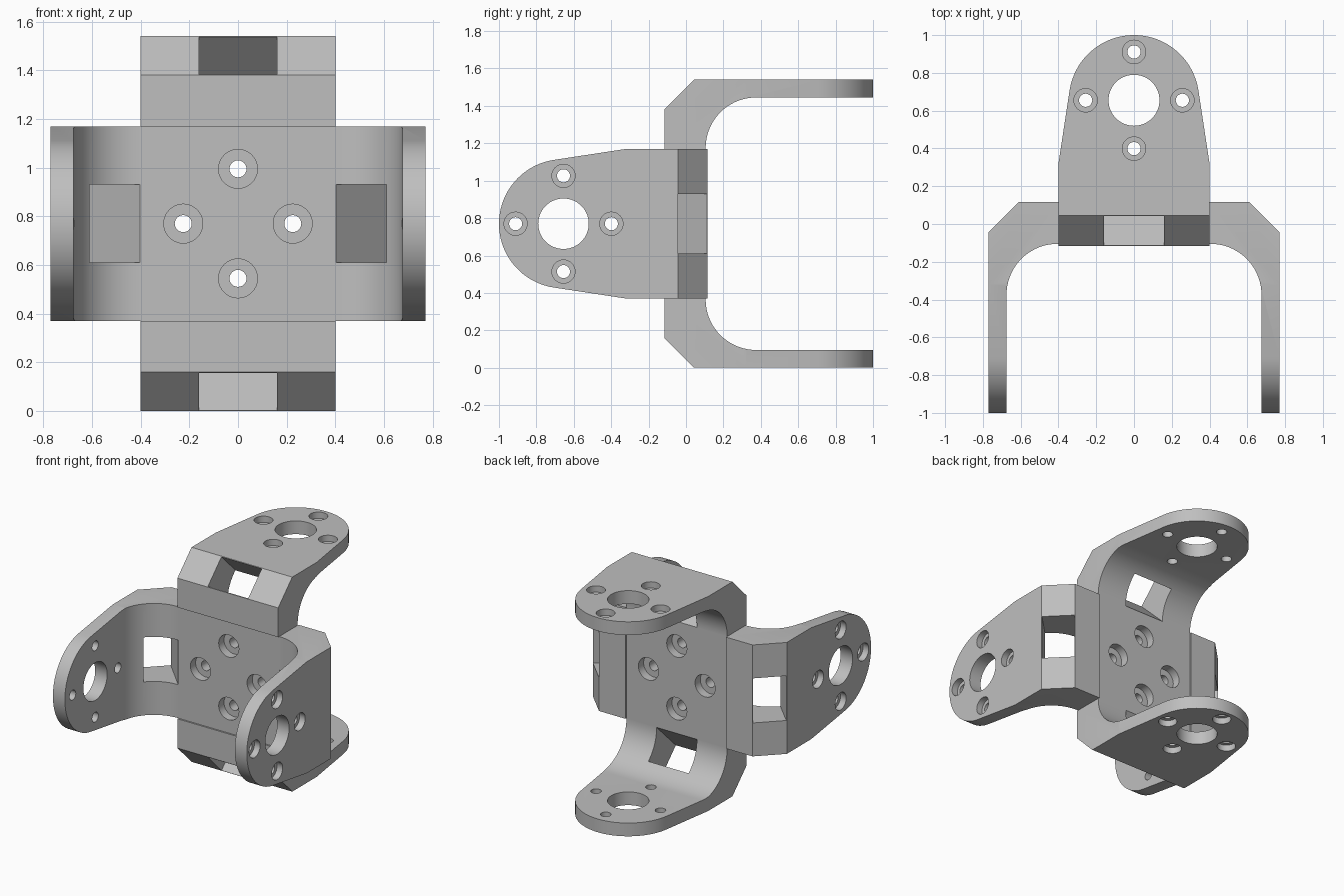
import bpy, bmesh, math
from mathutils import Matrix, Vector

if "Cube" in bpy.data.objects:
    bpy.data.objects.remove(bpy.data.objects["Cube"])

CZ = 0.77       # height of the bracket centre
W = 0.40        # half width of every strap
FACE = 0.105    # half thickness of the hub

grey = bpy.data.materials.new("machined grey")
grey.diffuse_color = (0.52, 0.52, 0.52, 1)
grey.use_nodes = True
grey.node_tree.nodes["Principled BSDF"].inputs["Base Color"].default_value = grey.diffuse_color


def prism(name, pts, place, lo, hi):
    """Extrude a 2D outline; place(a, b, depth) gives the 3D point."""
    bm = bmesh.new()
    base = bm.faces.new([bm.verts.new(place(a, b, lo)) for a, b in pts])
    out = bmesh.ops.extrude_face_region(bm, geom=[base])
    move = Vector(place(0, 0, hi)) - Vector(place(0, 0, lo))
    bmesh.ops.translate(bm, vec=move, verts=[g for g in out["geom"] if isinstance(g, bmesh.types.BMVert)])
    bmesh.ops.recalc_face_normals(bm, faces=bm.faces)
    me = bpy.data.meshes.new(name)
    bm.to_mesh(me)
    bm.free()
    ob = bpy.data.objects.new(name, me)
    bpy.context.collection.objects.link(ob)
    return ob


def along_x(a, b, d): return (d, a, b)
def along_y(a, b, d): return (a, d, b)
def along_z(a, b, d): return (a, b, d)


def arc(cx, cy, r, a0, a1, n):
    return [(cx + r * math.cos(math.radians(a0 + (a1 - a0) * i / n)),
             cy + r * math.sin(math.radians(a0 + (a1 - a0) * i / n))) for i in range(n + 1)]


def circle(cx, cy, r, n=40):
    return arc(cx, cy, r, 0, 360, n)[:-1]


def boolean(ob, cutter, op="DIFFERENCE"):
    m = ob.modifiers.new("cut", "BOOLEAN")
    m.operation, m.object, m.solver = op, cutter, "EXACT"
    bpy.context.view_layer.update()
    dg = bpy.context.evaluated_depsgraph_get()
    me = bpy.data.meshes.new_from_object(ob.evaluated_get(dg))
    ob.modifiers.clear()
    ob.data = me
    bpy.data.objects.remove(cutter)


def drop_faces(ob, test):
    """Remove hidden faces where the parts meet."""
    bm = bmesh.new()
    bm.from_mesh(ob.data)
    bmesh.ops.delete(bm, geom=[f for f in bm.faces if test(f)], context="FACES")
    bm.to_mesh(ob.data)
    bm.free()


def finish(ob):
    ob.data.materials.clear()
    ob.data.materials.append(grey)
    bpy.ops.object.select_all(action="DESELECT")
    ob.select_set(True)
    bpy.context.view_layer.objects.active = ob
    bpy.ops.object.shade_smooth_by_angle(angle=math.radians(25))


# One arm, seen from the side: chamfered outside corner, rounded inside corner
profile = [(-0.116, 0.4), (-0.116, 0.61), (0.044, 0.77), (1.1, 0.77), (1.1, 0.675)]
profile += arc(0.375, 0.405, 0.27, 90, 180, 18) + [(FACE, 0.4), (-FACE, 0.4)]
arm = prism("arm", profile, along_x, -0.5, 0.5)

# Tapered strap outline with a round end
HY, R = 0.655, 0.345
outline = [(-W, -0.5), (W, -0.5), (W, 0.32)] + arc(0, HY, R, 8.7, 171.3, 48) + [(-W, 0.32)]
boolean(arm, prism("outline", outline, along_z, 0.2, 1.0), "INTERSECT")

# Window through the chamfer
window = [(-0.178, 0.676), (0.170, 0.339), (0.35, 0.459), (-0.05, 0.859)]
boolean(arm, prism("window", window, along_x, -0.16, 0.16))

# Horn hole and four counterbored screw holes
boolean(arm, prism("hole", circle(0, HY, 0.135, 56), along_z, 0.6, 0.9))
for i in range(4):
    x, y = 0.256 * math.cos(i * math.pi / 2), HY + 0.256 * math.sin(i * math.pi / 2)
    boolean(arm, prism("hole", circle(x, y, 0.035, 24), along_z, 0.6, 0.9))
    boolean(arm, prism("hole", circle(x, y, 0.062, 32), along_z, 0.725, 0.9))
drop_faces(arm, lambda f: all(abs(v.co.z - 0.4) < 1e-4 for v in f.verts)
           and f.calc_center_median().y > -0.1)
finish(arm)

# Four arms: top and bottom point back, left and right point forward
names = ["top_arm", "right_arm", "bottom_arm", "left_arm"]
for k, name in enumerate(names):
    ob = arm if k == 0 else bpy.data.objects.new(name, arm.data)
    if k:
        bpy.context.collection.objects.link(ob)
    ob.name = name
    turn = Matrix.Rotation(k * math.pi / 2, 4, "Y")
    flip = Matrix.Rotation(math.pi * (k % 2), 4, "Z")
    ob.matrix_world = Matrix.Translation((0, 0, CZ)) @ turn @ flip

# Square hub with screw holes counterbored from both sides
hub = prism("hub", [(-W, -W), (W, -W), (W, W), (-W, W)], along_y, -FACE, FACE)
for i in range(4):
    x, z = 0.225 * math.cos(i * math.pi / 2), 0.225 * math.sin(i * math.pi / 2)
    boolean(hub, prism("hole", circle(x, z, 0.035, 24), along_y, -0.3, 0.3))
    for s in (-1, 1):
        boolean(hub, prism("hole", circle(x, z, 0.08), along_y, s * 0.045, s * 0.3))
drop_faces(hub, lambda f: all(abs(v.co.x) > W - 1e-4 for v in f.verts)
           or all(abs(v.co.z) > W - 1e-4 for v in f.verts))
finish(hub)
hub.location.z = CZ
